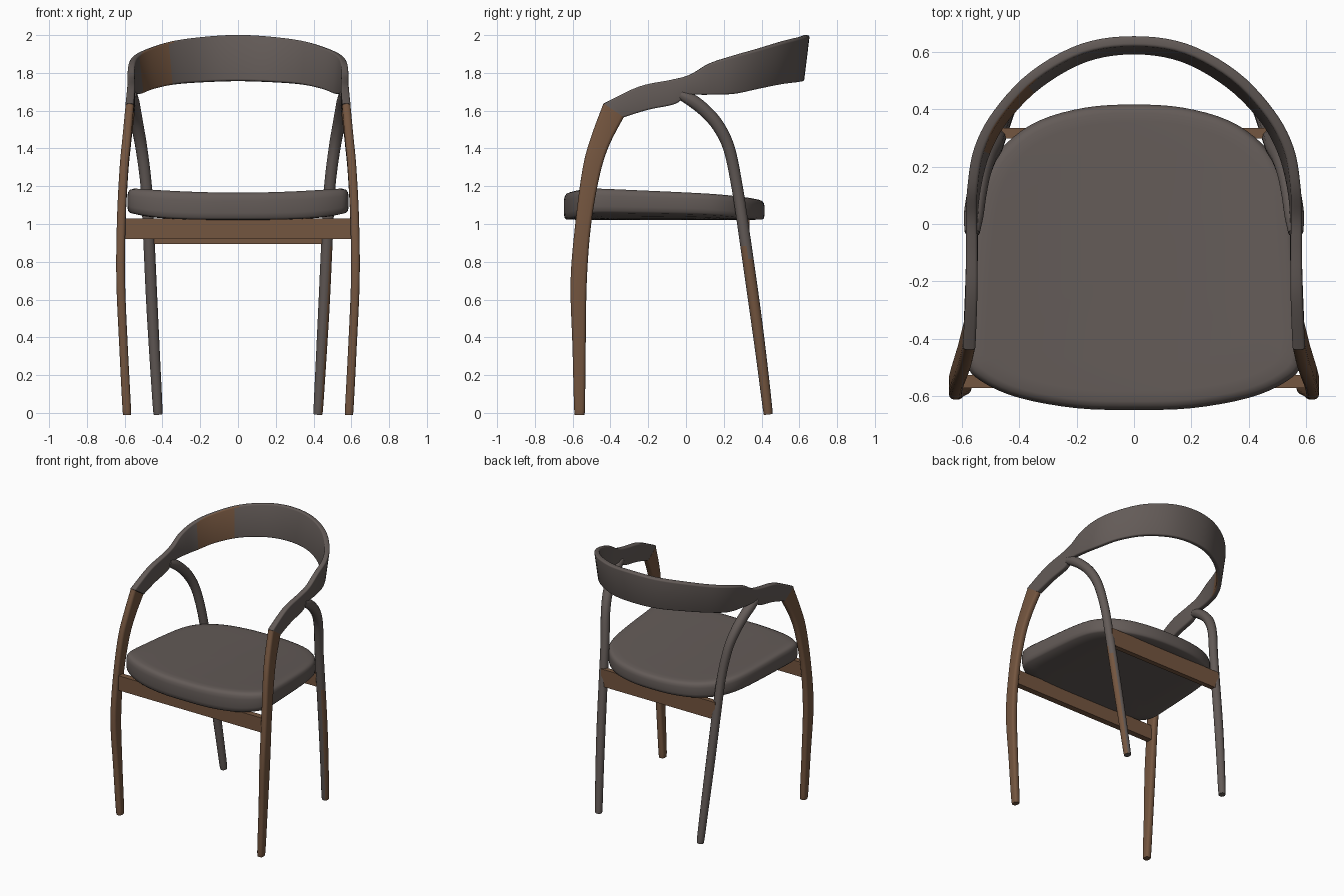
import bpy, bmesh, math
from mathutils import Vector

if "Cube" in bpy.data.objects:
    bpy.data.objects.remove(bpy.data.objects["Cube"])


def material(name, rgb):
    m = bpy.data.materials.new(name)
    m.diffuse_color = (*rgb, 1)
    m.use_nodes = True
    m.node_tree.nodes["Principled BSDF"].inputs["Base Color"].default_value = m.diffuse_color
    return m


GREY = material("grey brown", (0.125, 0.104, 0.096))
BROWN = material("walnut brown", (0.175, 0.092, 0.050))


def spline(rows, steps, closed=False):
    """Catmull-Rom interpolation of equal-length rows."""
    n, out = len(rows), []
    for i in range(n if closed else n - 1):
        idx = [i - 1, i, i + 1, i + 2]
        idx = [k % n for k in idx] if closed else [min(max(k, 0), n - 1) for k in idx]
        p = [rows[k] for k in idx]
        for s in range(steps):
            t = s / steps
            out.append([0.5 * (2 * b + (c - a) * t + (2 * a - 5 * b + 4 * c - d) * t * t
                               + (3 * b - a - 3 * c + d) * t ** 3) for a, b, c, d in zip(*p)])
    if not closed:
        out.append(list(rows[-1]))
    return out


def finish(name, bm, mats, rule=None, angle=50):
    bmesh.ops.recalc_face_normals(bm, faces=bm.faces)
    bm.normal_update()
    if rule:
        for f in bm.faces:
            f.material_index = int(rule(f.calc_center_median(), f.normal))
    me = bpy.data.meshes.new(name)
    bm.to_mesh(me)
    bm.free()
    for m in mats:
        me.materials.append(m)
    ob = bpy.data.objects.new(name, me)
    bpy.context.collection.objects.link(ob)
    bpy.ops.object.select_all(action='DESELECT')
    ob.select_set(True)
    bpy.context.view_layer.objects.active = ob
    bpy.ops.object.shade_smooth_by_angle(angle=math.radians(angle))
    return ob


def skin(bm, rings):
    vs = [[bm.verts.new(p) for p in r] for r in rings]
    n = len(vs[0])
    for a, b in zip(vs, vs[1:]):
        for k in range(n):
            bm.faces.new((a[k], a[(k + 1) % n], b[(k + 1) % n], b[k]))
    bm.faces.new(vs[0])
    bm.faces.new(vs[-1])


def loft(name, rows, corner, mats, rule=None, steps=5):
    """Rounded bar. Each row: one edge point, the opposite edge point, thickness."""
    rows = spline(rows, steps)
    mid = [(Vector(r[:3]) + Vector(r[3:6])) / 2 for r in rows]
    rings = []
    for i, r in enumerate(rows):
        u = (Vector(r[3:6]) - Vector(r[:3])) / 2
        tangent = mid[min(i + 1, len(mid) - 1)] - mid[max(i - 1, 0)]
        w = tangent.cross(u).normalized()
        hu, hw = u.length, r[6] / 2
        u.normalize()
        c = min(corner, 0.92 * hu, 0.92 * hw)
        ring = []
        for q, (su, sw) in enumerate([(1, 1), (-1, 1), (-1, -1), (1, -1)]):
            for k in range(4):
                a = math.pi / 2 * (q + k / 3)
                ring.append(mid[i] + u * (su * (hu - c) + c * math.cos(a))
                            + w * (sw * (hw - c) + c * math.sin(a)))
        rings.append(ring)
    bm = bmesh.new()
    skin(bm, rings)
    return finish(name, bm, mats, rule)


def box(name, x, y0, y1, z0, z1):
    bm = bmesh.new()
    bmesh.ops.create_cube(bm, size=1)
    for v in bm.verts:
        v.co = (v.co.x * 2 * x, (y0 + y1) / 2 + v.co.y * (y1 - y0), (z0 + z1) / 2 + v.co.z * (z1 - z0))
    finish(name, bm, [BROWN], angle=30)


def flip(r):
    return (-r[0], r[1], r[2], -r[3], *r[4:])


# Curved backrest with both arms: bottom edge, top edge, thickness
half = [
    (.570, -.330, 1.565, .574, -.437, 1.637, .044),
    (.566, -.200, 1.605, .566, -.250, 1.727, .042),
    (.563, -.060, 1.635, .565, -.080, 1.763, .040),
    (.562, .010, 1.680, .566, .020, 1.790, .038),
    (.551, .120, 1.685, .563, .125, 1.850, .036),
    (.517, .250, 1.690, .540, .260, 1.893, .036),
    (.450, .370, 1.715, .474, .385, 1.928, .036),
    (.330, .490, 1.740, .350, .517, 1.967, .036),
    (.170, .580, 1.752, .180, .611, 1.990, .036),
    (0, .607, 1.757, 0, .637, 2.0, .036)]
loft("backrest_and_arms", half + [flip(r) for r in half[-2::-1]], .010, [GREY, BROWN],
     lambda c, n: -.51 < c.x < -.35 and c.y > .1 and n.x > .2 and n.y < 0)

# Front legs: back edge, front edge, thickness
front = [
    (.588, -.541, 0, .588, -.585, 0, .036),
    (.589, -.535, .02, .589, -.592, .02, .045),
    (.606, -.531, .35, .606, -.601, .35, .045),
    (.621, -.525, .70, .621, -.611, .70, .046),
    (.618, -.502, 1.0, .618, -.584, 1.02, .046),
    (.604, -.455, 1.265, .604, -.546, 1.30, .046),
    (.589, -.405, 1.42, .589, -.503, 1.46, .046),
    (.570, -.330, 1.565, .574, -.437, 1.637, .044)]

# Back legs: x, y, z, radius
back = [
    (.424, .434, 0, .020), (.425, .432, .02, .025), (.441, .398, .30, .028),
    (.457, .358, .60, .030), (.473, .308, .95, .030), (.486, .270, 1.20, .030),
    (.511, .228, 1.40, .031), (.533, .170, 1.52, .033), (.548, .100, 1.60, .034),
    (.558, .030, 1.655, .034), (.563, -.030, 1.685, .026)]
back_rows = []
for i, (x, y, z, r) in enumerate(back):
    c = Vector((x, y, z))
    t = Vector(back[min(i + 1, len(back) - 1)][:3]) - Vector(back[max(i - 1, 0)][:3])
    u = t.cross(Vector((1, 0, 0))).normalized() * r
    back_rows.append((*(c - u), *(c + u), 2 * r))

for side, mirror in (("right", False), ("left", True)):
    loft(side + "_front_leg", [flip(r) if mirror else r for r in front], .017, [BROWN])
    loft(side + "_back_leg", [flip(r) if mirror else r for r in back_rows], .04, [GREY, BROWN],
         lambda c, n: c.x > 0 and c.z < .85 and n.x > .3)

# Rails under the seat
box("front_rail", .615, -.57, -.525, .92, 1.03)
box("back_rail", .475, .298, .335, .895, 1.025)

# Seat cushion: outline rings between a bowed underside and a dished top
outline = [(0, -.647), (.2, -.641), (.4, -.605), (.53, -.548), (.583, -.48), (.578, -.3),
           (.565, -.1), (.548, .06), (.515, .18), (.445, .28), (.33, .36), (.17, .405), (0, .416)]
outline = spline(outline + [(-x, y) for x, y in outline[-2:0:-1]], 4, closed=True)


def seat_z(x, y, t):
    top = 1.162 + .027 * (x / .55) ** 2 - .033 * (y + .48) / .86
    bottom = 1.022 + .035 * (x / .57) ** 4
    return bottom + (top - bottom) * t


rings = []
for s, t in [(.3, 0), (.6, 0), (.85, 0), (.975, .01), (.993, .08), (1, .25), (1, .68), (.992, .84),
             (.975, .94), (.945, .99), (.88, 1), (.7, 1), (.5, 1), (.3, 1), (.1, 1)]:
    pts = [(x * s, -.1 + (y + .1) * s) for x, y in outline]
    rings.append([(x, y, seat_z(x, y, t)) for x, y in pts])
bm = bmesh.new()
skin(bm, rings)
finish("seat", bm, [GREY], angle=60)
